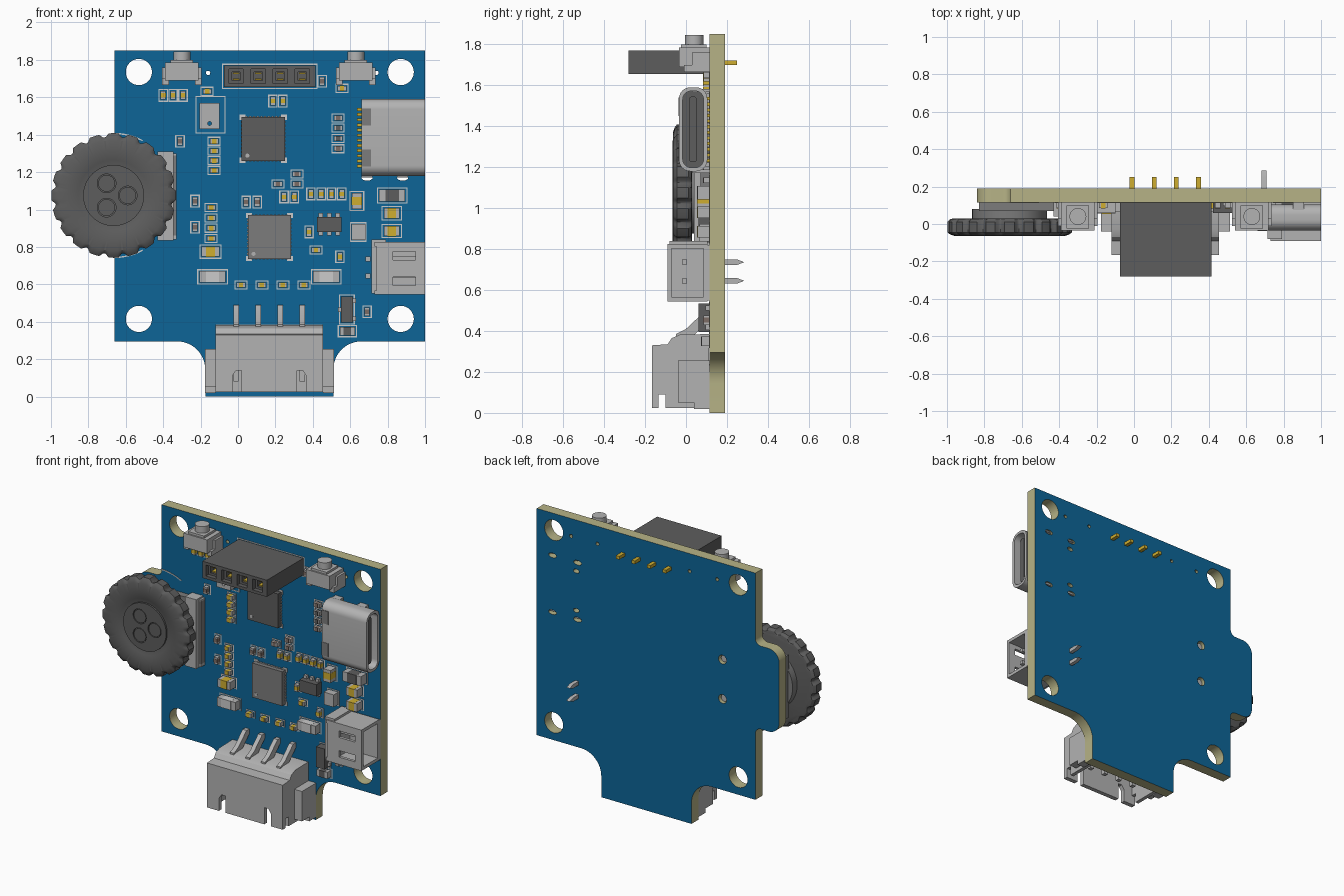
import bpy, bmesh
from math import sin, cos, pi, radians

if "Cube" in bpy.data.objects:
    bpy.data.objects.remove(bpy.data.objects["Cube"])

F, B = .115, .19          # front and back plane of the board


def material(name, *rgb):
    m = bpy.data.materials.new(name)
    m.diffuse_color = (*rgb, 1)
    m.use_nodes = True
    m.node_tree.nodes["Principled BSDF"].inputs["Base Color"].default_value = m.diffuse_color
    return m


BLUE = material("blue_mask", .004, .13, .31)
BEIGE = material("board_edge", .47, .45, .24)
LIGHT = material("light_grey", .45, .45, .45)
SILK = material("print_grey", .6, .6, .58)
MID = material("mid_grey", .2, .2, .2)
DARK = material("dark_grey", .11, .11, .11)
GOLD = material("gold", .62, .42, .03)
BROWN = material("brown_grey", .2, .15, .13)


def finish(name, bm, mats):
    bmesh.ops.recalc_face_normals(bm, faces=bm.faces)
    me = bpy.data.meshes.new(name)
    bm.to_mesh(me)
    bm.free()
    for m in mats:
        me.materials.append(m)
    ob = bpy.data.objects.new(name, me)
    bpy.context.collection.objects.link(ob)
    return ob


def boxes(name, bounds, mat):
    """One object from boxes given as (x0, x1, y0, y1, z0, z1)."""
    bm = bmesh.new()
    for x0, x1, y0, y1, z0, z1 in bounds:
        for v in bmesh.ops.create_cube(bm, size=1)['verts']:
            v.co = (x1 if v.co.x > 0 else x0, y1 if v.co.y > 0 else y0, z1 if v.co.z > 0 else z0)
    return finish(name, bm, [mat])


def chip(name, x, z, w, h, d, mat):
    return boxes(name, [(x - w / 2, x + w / 2, F - d, F, z - h / 2, z + h / 2)], mat)


def frame(name, x, z, w, h, t=.006):
    w, h, y = w / 2, h / 2, (F - .003, F)
    boxes(name, [(x - w, x + w, *y, z + s * h - t, z + s * h) if s > 0 else (x - w, x + w, *y, z - h, z - h + t) for s in (1, -1)]
          + [(x - w, x - w + t, *y, z - h, z + h), (x + w - t, x + w, *y, z - h, z + h)], SILK)


def prism(name, loops, a, b, axis, mats):
    """Fill 2D loops (inner loops are holes) and extrude from a to b along axis."""
    cu = bpy.data.curves.new(name, 'CURVE')
    cu.dimensions, cu.fill_mode, cu.extrude = '2D', 'BOTH', (b - a) / 2
    for pts in loops:
        sp = cu.splines.new('POLY')
        sp.points.add(len(pts) - 1)
        for p, (u, v) in zip(sp.points, pts):
            p.co = (u, v, 0, 1)
        sp.use_cyclic_u = True
    tmp = bpy.data.objects.new(name + "_tmp", cu)
    bpy.context.collection.objects.link(tmp)
    me = bpy.data.meshes.new_from_object(tmp.evaluated_get(bpy.context.evaluated_depsgraph_get()))
    bpy.data.objects.remove(tmp)
    bm = bmesh.new()
    bm.from_mesh(me)
    bpy.data.meshes.remove(me)
    bmesh.ops.remove_doubles(bm, verts=bm.verts, dist=1e-5)
    for v in bm.verts:
        u, w, d = v.co.x, v.co.y, v.co.z + (a + b) / 2
        v.co = {'x': (d, u, w), 'y': (u, d, w), 'z': (u, w, d)}[axis]
    bm.normal_update()
    for f in bm.faces:
        f.material_index = 1 if len(mats) > 1 and abs(f.normal.y) < .5 else 0
    return finish(name, bm, mats)


def arc(u, v, r, a0, a1, n=12):
    return [(u + r * cos(radians(a0 + (a1 - a0) * i / n)), v + r * sin(radians(a0 + (a1 - a0) * i / n))) for i in range(n + 1)]


def oval(u, v, ru, rv=None, n=32):
    return [(u + ru * cos(2 * pi * i / n), v + (rv or ru) * sin(2 * pi * i / n)) for i in range(n)]


def rect(u0, u1, v0, v1):
    return [(u0, v0), (u1, v0), (u1, v1), (u0, v1)]


def rrect(u0, u1, v0, v1, r):
    return (arc(u0 + r, v0 + r, r, 180, 270, 8) + arc(u1 - r, v0 + r, r, 270, 360, 8)
            + arc(u1 - r, v1 - r, r, 0, 90, 8) + arc(u0 + r, v1 - r, r, 90, 180, 8))


# circuit board with mounting holes and small drilled slots
outline = ([(-.175, 0), (.51, 0)] + arc(.66, .145, .15, 180, 90) + [(1, .295), (1, 1.85), (-.66, 1.85)]
           + arc(-.70, 1.40, .04, 0, -90) + arc(-.76, 1.28, .08, 90, 180) + arc(-.76, .87, .08, 180, 270)
           + arc(-.70, .75, .04, 90, 0) + [(-.66, .295)] + arc(-.325, .145, .15, 90, 0))
holes = [oval(x, z, .07, n=48) for x in (-.53, .87) for z in (.415, 1.735)]
holes += [oval(x, z, .03, .016, 16) for x in (.69, .88) for z in (1.17, 1.56)]
holes += [oval(.70, z, .022, .014, 16) for z in (1.23, 1.50)]
holes += [oval(-.41, z, .03, n=20) for z in (.92, 1.19)]
holes += [oval(x, 1.73, .012, n=12) for x in (-.37, -.16, .54, .74)]
prism("circuit_board", [outline] + holes, F, B, 'y', [BLUE, BEIGE])

# push buttons on the top edge
for n, x in (("left", -.30), ("right", .63)):
    boxes(n + "_button_body", [(x - .09, x + .09, -.035, F, 1.69, 1.785), (x - .105, x + .105, .03, F, 1.70, 1.76),
                               (x - .105, x - .07, -.01, F, 1.665, 1.70), (x + .07, x + .105, -.01, F, 1.665, 1.70),
                               (x - .06, x + .06, -.025, .10, 1.785, 1.80)], LIGHT)
    prism(n + "_button_plunger", [oval(x, .04, .045)], 1.78, 1.845, 'z', [LIGHT])

# four-way socket header with gold contacts and pin tails
xs = [-.01 + .118 * i for i in range(4)]
prism("socket_front", [rect(-.075, .415, 1.655, 1.77)] + [rect(x - .038, x + .038, 1.675, 1.75) for x in xs], -.28, -.25, 'y', [DARK])
prism("socket_body", [rect(-.075, .415, 1.655, 1.77)] + [rect(x - .022, x + .022, 1.69, 1.735) for x in xs], -.25, -.1, 'y', [DARK])
boxes("socket_base", [(-.075, .415, -.1, F, 1.655, 1.77)], DARK)
boxes("socket_contacts", [(x - .018, x + .018, -.24, -.09, z, z + .008) for x in xs for z in (1.693, 1.724)], GOLD)
boxes("socket_tails", [(x - .013, x + .013, F, .25, 1.70, 1.722) for x in xs], GOLD)
frame("socket_print", .17, 1.712, .51, .135)

# rounded charging port on the right edge
prism("port_shell", [rrect(-.034, .104, 1.18, 1.59, .055), rrect(-.016, .086, 1.198, 1.572, .042)], .66, 1.0, 'x', [LIGHT])
prism("port_rear", [rrect(-.02, .09, 1.19, 1.58, .04)], .665, .75, 'x', [DARK])
prism("port_tongue", [rrect(.015, .053, 1.225, 1.545, .015)], .74, .975, 'x', [DARK])
boxes("port_pins", [(.635, .67, .095, F, z, z + .015) for z in [1.225 + .0275 * i for i in range(12)]], GOLD)
boxes("port_legs", [(x - .03, x + .03, .03, .18, z - .008, z + .008) for x in (.69, .88) for z in (1.18, 1.575)], LIGHT)
boxes("port_clips", [(.66, .71, -.037, .0, z, z + .09) for z in (1.23, 1.45)], MID)

# two-pin battery socket
boxes("battery_socket_shell", [(.73, 1, -.09, .105, .545, .567), (.73, 1, -.09, .105, .803, .825),
                               (.73, 1, .085, F, .55, .82), (.715, .79, -.08, .105, .55, .84)], LIGHT)
prism("battery_socket_front", [rect(.74, 1, .567, .803), rect(.83, .95, .73, .775), rect(.83, .95, .595, .64)], -.09, -.07, 'y', [LIGHT])
for i, z in enumerate((.736, .645)):
    boxes(f"battery_pin_{i}", [(.78, .95, -.02, .005, z - .012, z + .012)], LIGHT)
    prism(f"battery_tail_{i}", [[(.0, z - .013), (.25, z - .013), (.285, z), (.25, z + .013), (.0, z + .013)]], .682, .708, 'x', [LIGHT])

# four-pin cable socket at the bottom, opening downwards
prism("cable_socket_top", [[(-.165, .24), (-.165, .33), (-.09, .335), (-.07, .365), (-.03, .382), (.112, .385), (.112, .24)]],
      -.12, .455, 'x', [LIGHT])
prism("cable_socket_front", [[(-.12, .025), (-.03, .025), (-.03, .11), (-.01, .14), (.02, .14), (.02, .025), (.315, .025), (.315, .14),
                              (.345, .14), (.365, .11), (.365, .025), (.455, .025), (.455, .25), (-.12, .25)]], -.165, -.135, 'y', [LIGHT])
boxes("cable_socket_walls", [(-.12, -.095, -.1, .112, .025, .25), (.43, .455, -.1, .112, .025, .25), (-.12, .455, .085, .112, .025, .25),
                             (-.12, -.095, -.15, -.09, .09, .25), (.43, .455, -.15, -.09, .09, .25)], LIGHT)
boxes("cable_socket_wings", [(x, x + .058, y, F, z, .255) for x in (-.177, .455) for y, z in ((-.04, .05), (.04, .02))], LIGHT)
boxes("cable_inner_pins", [(x - .014, x + .014, -.04, -.012, .08, .25) for x in xs], LIGHT)
for i, x in enumerate(xs):
    prism(f"cable_pin_{i}", [[(-.05, .34), (-.05, .385), (.0, .41), (.085, .49), (F, .49), (F, .455), (.03, .37)]], x - .015, x + .015, 'x', [LIGHT])

# scroll wheel: scalloped revolved rim plus a hub with three dimples
WX, WZ, N = -.665, 1.075, 240
bm = bmesh.new()
rings = []
for r, y, s in ((.17, -.05, 0), (.19, -.058, 0), (.24, -.065, 0), (.295, -.064, 0), (.318, -.056, .012),
                (.333, -.045, .02), (.333, .012, .02), (.318, .026, .012), (.3, .03, 0)):
    rings.append([])
    for i in range(N):
        a = 2 * pi * i / N
        q = r - s * max(0, cos(20 * (a - pi / 20))) ** 1.2
        rings[-1].append(bm.verts.new((WX + q * cos(a), y, WZ + q * sin(a))))
for p, q in zip(rings, rings[1:]):
    for i in range(N):
        bm.faces.new((p[i], p[i - 1], q[i - 1], q[i]))
bm.faces.new(rings[0])
bm.faces.new(rings[-1])
finish("scroll_wheel", bm, [DARK])
dimples = [(WX + .075 * cos(a), WZ + .075 * sin(a)) for a in (0, 2 * pi / 3, 4 * pi / 3)]
prism("wheel_hub", [oval(WX, WZ, .163, n=64)] + [oval(u, v, .05) for u, v in dimples], -.062, -.049, 'y', [DARK])
for i, (u, v) in enumerate(dimples):
    prism(f"wheel_dimple_{i}", [oval(u, v, .045)], -.06, -.049, 'y', [DARK])
prism("wheel_axle", [oval(WX, WZ, .2, n=48)], .025, .08, 'y', [MID])
boxes("wheel_base", [(-.83, -.33, .07, F, .86, 1.29)], MID)
boxes("wheel_bracket", [(-.43, -.345, .04, F, .835, 1.31), (-.345, -.33, .07, F, .84, 1.30)], LIGHT)
prism("wheel_pegs", [oval(-.41, z, .024, n=20) for z in (.92, 1.19)], F, .17, 'y', [LIGHT])
for n, a0, a1 in (("upper", 62, 90), ("lower", 270, 298)):
    prism(n + "_wheel_print", [arc(WX, WZ, .335, a0, a1) + arc(WX, WZ, .328, a1, a0)], F - .003, F, 'y', [SILK])

# square flat-pack chips with edge pads
for n, x, z, m in (("upper", .135, 1.378, DARK), ("lower", .168, .853, MID)):
    chip(n + "_chip", x, z, .23, .235, .04, m)
    pads = [-.09 + .02 * i for i in range(10)]
    boxes(n + "_chip_pads", [(x + p - .006, x + p + .006, F - .012, F, z - .121, z + .121) for p in pads]
          + [(x - .119, x + .119, F - .012, F, z + p - .006, z + p + .006) for p in pads], LIGHT)
    boxes(n + "_chip_corners", [(x + s * .11 - .016, x + s * .11 + .016, F - .003, F, z + t * .115 - .014, z + t * .115 + .014)
                                for s in (-1, 1) for t in (-1, 1)], SILK)
    prism(n + "_chip_mark", [oval(x - .085, z - .09, .011, n=16)], F - .042, F - .03, 'y', [LIGHT])

# microphone can with sound hole
prism("microphone", [rect(-.205, -.1, 1.43, 1.57), oval(-.152, 1.46, .01, n=16)], F - .055, F, 'y', [LIGHT])
frame("microphone_print", -.147, 1.507, .16, .2)

# regulator and transistor packages with leads
chip("regulator", .488, .92, .13, .08, .055, DARK)
boxes("regulator_leads", [(.488 + d - .012, .488 + d + .012, F - .02, F, .86, .98) for d in (-.045, 0, .045)], LIGHT)
chip("transistor", .582, .465, .065, .14, .055, DARK)
boxes("transistor_leads", [(.535, .582, F - .02, F, .453, .477)] + [(.582, .63, F - .02, F, z, z + .024) for z in (.405, .5)], LIGHT)
frame("transistor_print", .582, .465, .085, .16)
chip("indicator_light", .643, .88, .075, .085, .05, LIGHT)
frame("indicator_print", .643, .88, .09, .105)

# two-ended parts: body between metal ends, inside a printed frame
def two_ended(name, x, z, w, h, d, mat, upright=False):
    sx, sz = (h, w) if upright else (w, h)
    ix, iz = (h, w * .5) if upright else (w * .5, h)
    chip(name + "_ends", x, z, sx, sz, d, LIGHT)
    chip(name + "_body", x, z, ix * 1.02, iz * 1.02, d + .002, mat)
    frame(name + "_print", x, z, sx + .024, sz + .022)


for n, *v in (("diode", .824, 1.075, .14, .065, .06, DARK), ("big_cap_a", .822, .98, .085, .055, .06, GOLD),
              ("big_cap_b", .822, .885, .085, .055, .06, GOLD), ("big_cap_c", -.147, .775, .095, .055, .06, GOLD),
              ("big_cap_d", .636, 1.045, .085, .055, .06, GOLD, True), ("low_resistor", .585, .35, .08, .045, .04, DARK),
              ("left_lamp", -.136, .64, .14, .06, .05, SILK), ("right_lamp", .472, .64, .14, .06, .05, SILK)):
    two_ended(n, *v)

# rows of small passives: x, z, step x, step z, count, upright, colour
rows = ((-.40, 1.61, .053, 0, 3, 1, GOLD), (-.165, 1.632, 0, 0, 1, 0, GOLD), (.187, 1.58, .053, 0, 2, 1, GOLD),
        (.45, 1.685, 0, 0, 1, 1, BROWN), (.556, 1.648, 0, 0, 1, 0, GOLD), (-.128, 1.365, 0, -.052, 4, 0, GOLD),
        (-.31, 1.365, 0, 0, 1, 1, BROWN), (.535, 1.49, 0, -.165, 2, 0, BROWN), (.535, 1.435, 0, -.055, 2, 0, DARK),
        (.315, 1.19, 0, -.053, 2, 0, BROWN), (.214, 1.136, 0, 0, 1, 0, BROWN), (.246, 1.067, .055, 0, 2, 1, GOLD),
        (.39, 1.083, .055, 0, 4, 1, GOLD), (.043, 1.04, .06, 0, 2, 1, BROWN), (-.23, 1.045, 0, -.14, 2, 1, BROWN),
        (-.144, 1.01, 0, -.055, 4, 0, GOLD), (.38, .88, 0, 0, 1, 1, GOLD), (.417, .784, 0, 0, 1, 0, GOLD),
        (.545, .747, 0, 0, 1, 1, GOLD), (.016, .597, .112, 0, 4, 0, GOLD), (.69, .453, 0, 0, 1, 1, BROWN))
for r, (x, z, dx, dz, count, up, m) in enumerate(rows):
    for i in range(count):
        two_ended(f"passive_{r}_{i}", x + dx * i, z + dz * i, .046, .027, .03, m, bool(up))

bpy.ops.object.select_all(action='SELECT')
bpy.context.view_layer.objects.active = bpy.context.selected_objects[0]
bpy.ops.object.shade_smooth_by_angle(angle=radians(30))
